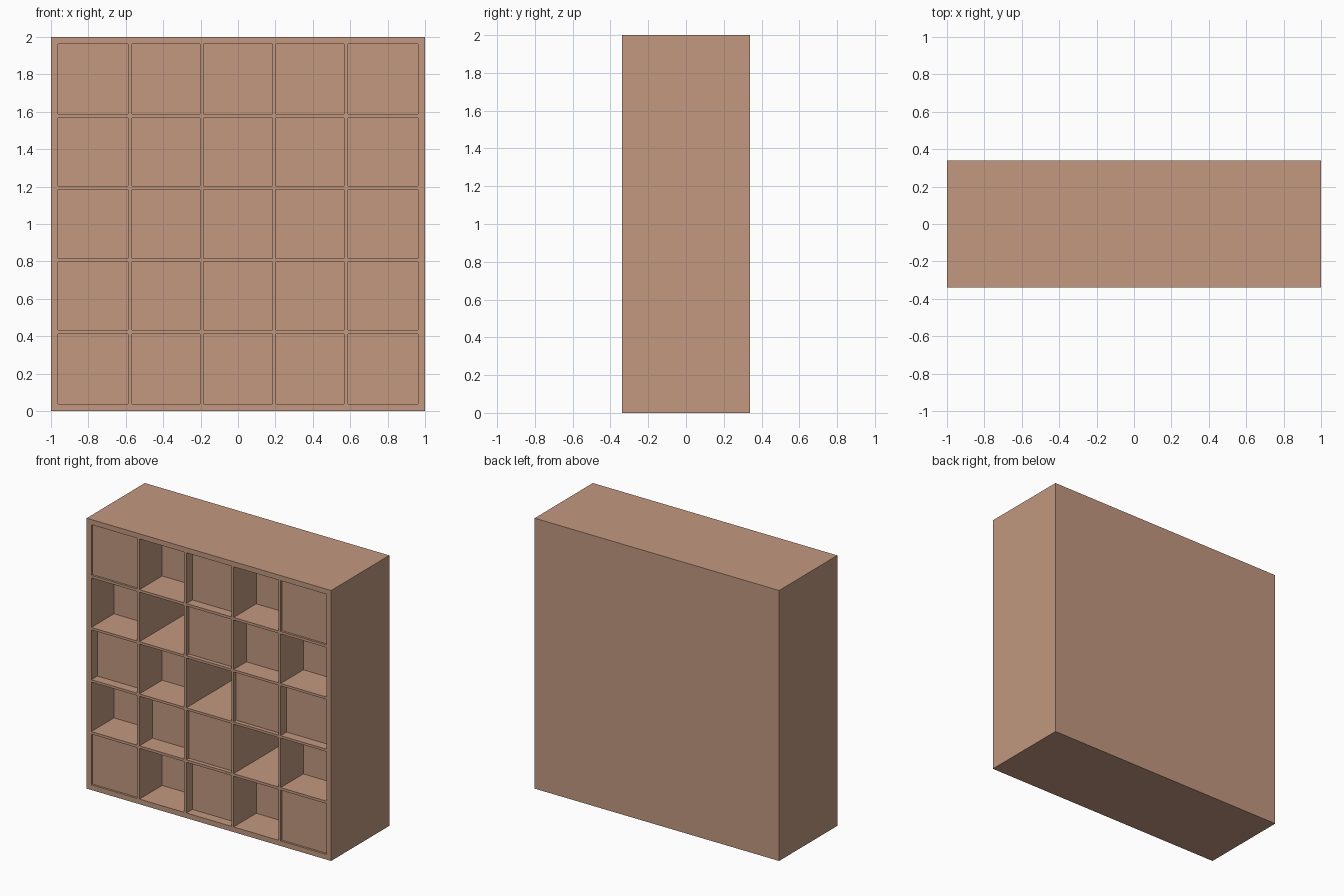
import bpy
import bmesh

if "Cube" in bpy.data.objects:
    bpy.data.objects.remove(bpy.data.objects["Cube"])

HALF_DEPTH = 0.34
EDGES = [-1, -0.962, -0.587, -0.568, -0.202, -0.184, 0.184, 0.202, 0.568, 0.587, 0.962, 1]

# Recess depth of each cell, top row first
A, B, C, D, E, F = 0.015, 0.03, 0.07, 0.15, 0.265, 0.55
DEPTHS = [
    [A, E, C, E, A],
    [E, F, B, D, E],
    [C, E, F, B, C],
    [E, D, B, F, E],
    [A, E, C, E, A],
]

wood = bpy.data.materials.new("light_brown_wood")
wood.diffuse_color = (0.54, 0.314, 0.212, 1)
wood.use_nodes = True
wood.node_tree.nodes["Principled BSDF"].inputs["Base Color"].default_value = wood.diffuse_color

bm = bmesh.new()


def quad(*pts):
    bm.faces.new([bm.verts.new(p) for p in pts])


def ring(x0, x1, z0, z1, y):
    return [(x0, y, z0), (x1, y, z0), (x1, y, z1), (x0, y, z1)]


def tube(front, back):
    for i in range(4):
        j = (i + 1) % 4
        quad(front[i], front[j], back[j], back[i])


# Front lattice with recessed cells
for c in range(len(EDGES) - 1):
    for r in range(len(EDGES) - 1):
        rect = (EDGES[c], EDGES[c + 1], EDGES[r] + 1, EDGES[r + 1] + 1)
        front = ring(*rect, -HALF_DEPTH)
        if c % 2 and r % 2:
            floor = ring(*rect, -HALF_DEPTH + DEPTHS[4 - r // 2][c // 2])
            quad(*floor)
            tube(front[::-1], floor[::-1])   # walls face into the cell
        else:
            quad(*front)

# Outer sides and back
outer_front = ring(-1, 1, 0, 2, -HALF_DEPTH)
outer_back = ring(-1, 1, 0, 2, HALF_DEPTH)
tube(outer_back, outer_front)
quad(*outer_back[::-1])

bmesh.ops.remove_doubles(bm, verts=bm.verts[:], dist=1e-5)

# Face every recess wall and outer side the right way
bm.normal_update()
for f in bm.faces:
    p, n = f.calc_center_median(), f.normal
    if abs(n.y) > 0.5:
        continue
    if abs(p.x) > 0.999 or abs(p.z - 1) > 0.999:
        outward = n.x * p.x + n.z * (p.z - 1) > 0
    else:
        # centre of the cell this wall belongs to
        spots = [((EDGES[i] + EDGES[i + 1]) / 2) for i in range(1, 11, 2)]
        cx = min(spots, key=lambda s: abs(s - p.x))
        cz = min(spots, key=lambda s: abs(s + 1 - p.z)) + 1
        outward = n.x * (cx - p.x) + n.z * (cz - p.z) > 0
    if not outward:
        f.normal_flip()

mesh = bpy.data.meshes.new("cubby_panel")
bm.to_mesh(mesh)
bm.free()
mesh.materials.append(wood)
panel = bpy.data.objects.new("cubby_panel", mesh)
bpy.context.collection.objects.link(panel)
